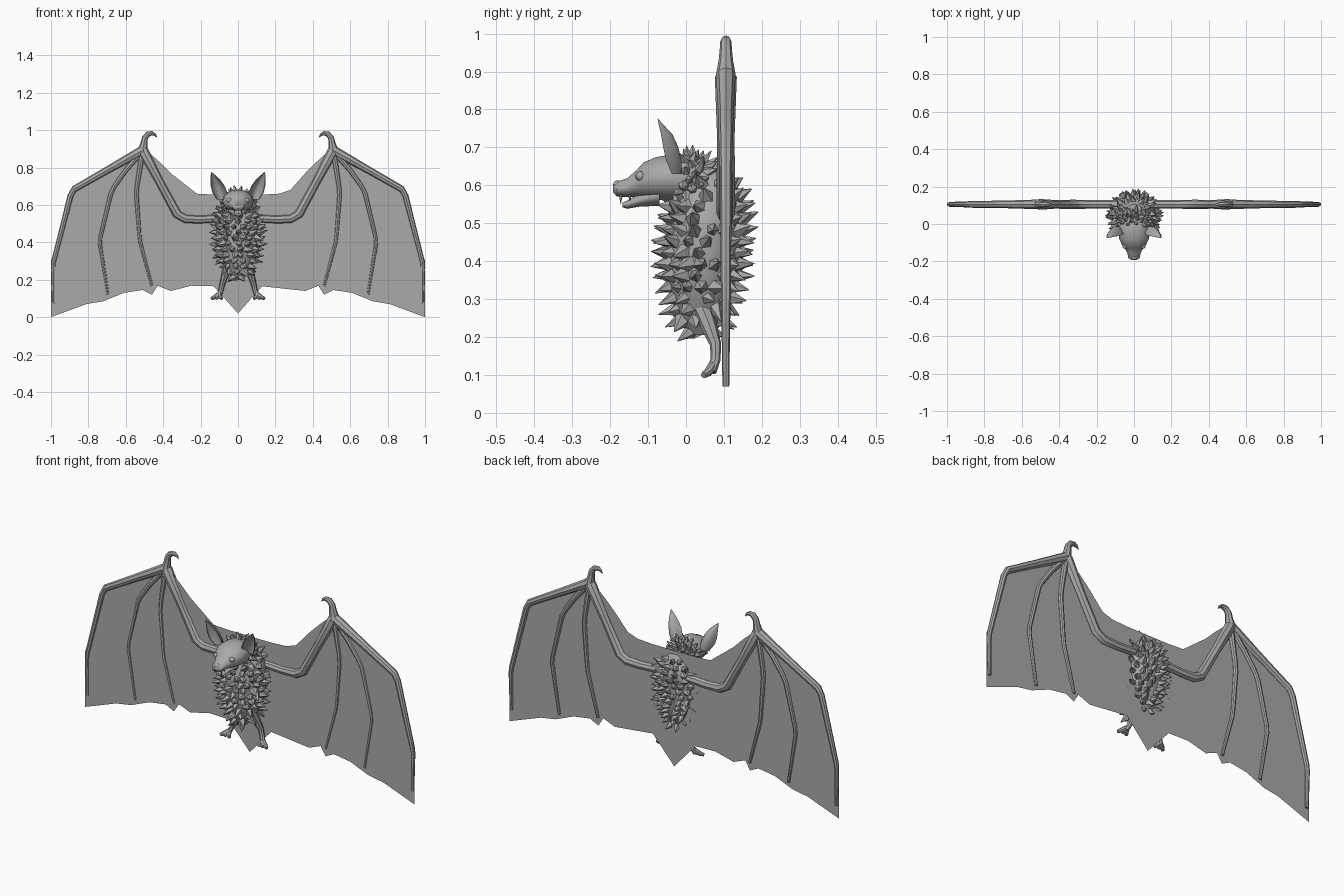
import bpy, bmesh, math, random
from mathutils import Vector, Matrix

random.seed(4)
cube = bpy.data.objects.get("Cube")
if cube:
    bpy.data.objects.remove(cube)

grey = bpy.data.materials.new("plain_grey")
grey.use_nodes = True
grey.diffuse_color = (0.4, 0.4, 0.4, 1)
grey.node_tree.nodes["Principled BSDF"].inputs["Base Color"].default_value = (0.4, 0.4, 0.4, 1)


def finish(name, bm, smooth=True, closed=True):
    """Turn a bmesh into a named, shaded object."""
    if closed:
        bmesh.ops.recalc_face_normals(bm, faces=bm.faces)
    mesh = bpy.data.meshes.new(name)
    bm.to_mesh(mesh)
    bm.free()
    mesh.materials.append(grey)
    obj = bpy.data.objects.new(name, mesh)
    bpy.context.collection.objects.link(obj)
    if smooth:
        bpy.ops.object.select_all(action='DESELECT')
        obj.select_set(True)
        bpy.context.view_layer.objects.active = obj
        bpy.ops.object.shade_smooth_by_angle(angle=math.radians(40))
    return obj


def skin(bm, rings):
    """Bridge rings of points and cap both ends."""
    rows = [[bm.verts.new(p) for p in ring] for ring in rings]
    n = len(rows[0])
    for a, b in zip(rows, rows[1:]):
        for i in range(n):
            bm.faces.new((a[i], a[(i + 1) % n], b[(i + 1) % n], b[i]))
    bm.faces.new(rows[0][::-1])
    bm.faces.new(rows[-1])


def ellipse(centre, axis_a, axis_b, n):
    turns = [math.tau * i / n for i in range(n)]
    return [centre + axis_a * math.cos(t) + axis_b * math.sin(t) for t in turns]


def tube(bm, path, radii, n=8):
    """Tapered limb that follows a path."""
    pts = [Vector(p) for p in path]
    rings = []
    for i, p in enumerate(pts):
        d = (pts[min(i + 1, len(pts) - 1)] - pts[max(i - 1, 0)]).normalized()
        side = d.cross(Vector((0, 1, 0))).normalized()
        rings.append(ellipse(p, side * radii[i], d.cross(side) * radii[i], n))
    skin(bm, rings)


def spike(bm, pos, normal, length, radius):
    """Pointed tuft of fur."""
    d = (normal + Vector([random.uniform(-0.25, 0.25) for _ in range(3)])).normalized()
    m = Matrix.Translation(pos + d * (length / 2 - 0.012)) @ d.to_track_quat('Z', 'Y').to_matrix().to_4x4()
    m = m @ Matrix.Rotation(random.uniform(0, 3), 4, 'Z')
    bmesh.ops.create_cone(bm, cap_ends=True, segments=5, radius1=radius, radius2=0.001, depth=length, matrix=m)


def ball(bm, pos, scale):
    m = Matrix.Translation(pos) @ Matrix.Diagonal((*scale, 1))
    bmesh.ops.create_uvsphere(bm, u_segments=14, v_segments=9, radius=1, matrix=m)


# wing membrane: half outline from top centre round to the tail tip
half = [(0, 0.655), (0.13, 0.655), (0.22, 0.66), (0.28, 0.68), (0.36, 0.77), (0.42, 0.83), (0.51, 0.91),
        (0.75, 0.77), (0.885, 0.68), (1, 0.3), (1, 0), (0.81, 0.07), (0.72, 0.085), (0.61, 0.13),
        (0.51, 0.145), (0.46, 0.12), (0.43, 0.168), (0.36, 0.14), (0.25, 0.168), (0.13, 0.165), (0, 0.02)]
outline = half + [(-x, z) for x, z in half[-2:0:-1]]
bm = bmesh.new()
bm.faces.new([bm.verts.new((x, 0.102, z)) for x, z in outline])
bmesh.ops.triangulate(bm, faces=bm.faces)
finish("wing_membrane", bm, smooth=False, closed=False)

# body: (height, half width, half depth, middle y)
BODY = [(0.205, 0.03, 0.03, 0.04), (0.25, 0.065, 0.065, 0.04), (0.32, 0.1, 0.085, 0.045),
        (0.4, 0.118, 0.102, 0.045), (0.48, 0.12, 0.102, 0.05), (0.54, 0.11, 0.095, 0.055),
        (0.59, 0.085, 0.075, 0.06), (0.635, 0.05, 0.045, 0.06)]
bm = bmesh.new()
skin(bm, [ellipse(Vector((0, y, z)), Vector((rx, 0, 0)), Vector((0, ry, 0)), 20) for z, rx, ry, y in BODY])
finish("body", bm)


def body_at(z):
    for a, b in zip(BODY, BODY[1:]):
        if z <= b[0]:
            t = (z - a[0]) / (b[0] - a[0])
            return [p + (q - p) * t for p, q in zip(a, b)][1:]
    return BODY[-1][1:]


# body fur in staggered rows
bm = bmesh.new()
for row in range(14):
    z = 0.213 + row * 0.03
    rx, ry, yc = body_at(z)
    count = max(5, int(math.tau * (rx + ry) / 2 / 0.041))
    for i in range(count):
        t = math.tau * (i + 0.5 * (row % 2) + random.uniform(-0.2, 0.2)) / count
        if abs(math.cos(t)) > 0.9 and random.random() < 0.3:
            continue
        pos = Vector((rx * math.cos(t), yc + ry * math.sin(t), z))
        normal = Vector((math.cos(t), math.sin(t), (z - 0.42) * 3))
        spike(bm, pos, normal.normalized(), random.uniform(0.042, 0.058), random.uniform(0.02, 0.026))
finish("body_fur", bm, smooth=False)


# head and lower jaw: (y, middle height, half width, half height)
def facing_loft(name, rows):
    bm = bmesh.new()
    skin(bm, [ellipse(Vector((0, y, z)), Vector((rx, 0, 0)), Vector((0, 0, rz)), 18) for y, z, rx, rz in rows])
    finish(name, bm)


facing_loft("head", [(-0.192, 0.591, 0.014, 0.01), (-0.182, 0.59, 0.03, 0.02), (-0.155, 0.594, 0.036, 0.025),
                     (-0.13, 0.605, 0.048, 0.036), (-0.112, 0.613, 0.064, 0.048), (-0.08, 0.618, 0.079, 0.057),
                     (-0.04, 0.62, 0.083, 0.062), (0.02, 0.615, 0.08, 0.065), (0.06, 0.605, 0.05, 0.045)])
facing_loft("lower_jaw", [(-0.168, 0.548, 0.012, 0.006), (-0.155, 0.549, 0.024, 0.011),
                          (-0.12, 0.562, 0.038, 0.018), (-0.07, 0.575, 0.055, 0.03)])

# nose and eyes
bm = bmesh.new()
ball(bm, (0, -0.181, 0.602), (0.018, 0.011, 0.011))
finish("nose", bm)
for s, side in ((1, "left"), (-1, "right")):
    bm = bmesh.new()
    ball(bm, (s * 0.047, -0.12, 0.624), (0.015, 0.013, 0.013))
    finish(side + "_eye", bm)

# fangs
bm = bmesh.new()
for s in (1, -1):
    for y, drop in ((-0.172, 0.024), (-0.148, 0.015)):
        m = Matrix.Translation((s * 0.02, y, 0.574 - drop / 2)) @ Matrix.Rotation(math.pi, 4, 'X')
        bmesh.ops.create_cone(bm, cap_ends=True, segments=6, radius1=0.005, radius2=0.0005, depth=drop, matrix=m)
finish("fangs", bm)

# fur on the crown, cheeks and nape
bm = bmesh.new()
for i in range(110):
    h = 1 - 2 * (i + 0.5) / 110
    t = i * math.pi * (3 - math.sqrt(5))
    n = Vector((math.cos(t) * math.sqrt(1 - h * h), math.sin(t) * math.sqrt(1 - h * h), h))
    if n.y > -0.2 and n.z > -0.75 or n.z < -0.3 and n.y > -0.6:
        pos = Vector((n.x * 0.08, 0.005 + n.y * 0.075, 0.615 + n.z * 0.063))
        spike(bm, pos, n, random.uniform(0.032, 0.045), random.uniform(0.015, 0.02))
finish("head_fur", bm, smooth=False)

# cupped ears: (middle x, middle y, height, half width, cup depth)
EAR = [(0.085, -0.012, 0.63, 0.03, 0.025), (0.097, -0.012, 0.665, 0.04, 0.04), (0.108, -0.02, 0.70, 0.038, 0.04),
       (0.121, -0.036, 0.735, 0.026, 0.03), (0.134, -0.06, 0.76, 0.012, 0.012), (0.143, -0.074, 0.776, 0.001, 0.001)]
for s, side in ((1, "left"), (-1, "right")):
    bm = bmesh.new()
    rings = []
    for x, y, z, w, depth in EAR:
        across = [i / 4 for i in range(-4, 5)]
        back = [Vector((s * (x + w * v), y - depth * v * v, z)) for v in across]
        front = [Vector((s * (x + 0.85 * w * v), y - 0.25 * depth - 0.75 * depth * v * v, z))
                 for v in across[::-1]]
        rings.append(back + front)
    skin(bm, rings)
    finish(side + "_ear", bm)

Y = 0.105
for s, side in ((1, "left"), (-1, "right")):
    def limb(name, path, radii):
        bm = bmesh.new()
        tube(bm, [(s * x, y, z) for x, y, z in path], radii)
        finish(side + "_" + name, bm)

    # arm and wing fingers
    limb("arm", [(0.06, Y, 0.53), (0.2, Y, 0.522), (0.28, Y, 0.525), (0.325, Y, 0.55), (0.42, Y, 0.725),
                 (0.505, Y, 0.885), (0.515, Y, 0.905)], [0.022, 0.022, 0.024, 0.025, 0.023, 0.029, 0.018])
    limb("outer_finger", [(0.505, Y, 0.895), (0.7, Y, 0.785), (0.875, Y, 0.685), (0.895, Y, 0.65), (0.985, Y, 0.3),
                          (0.988, Y, 0.27), (0.985, Y, 0.07)], [0.026, 0.02, 0.018, 0.016, 0.013, 0.012, 0.009])
    limb("middle_finger", [(0.51, Y, 0.89), (0.6, Y, 0.785), (0.66, Y, 0.7), (0.68, Y, 0.66), (0.735, Y, 0.43),
                           (0.738, Y, 0.39), (0.695, Y, 0.12)], [0.016, 0.014, 0.013, 0.013, 0.011, 0.011, 0.008])
    limb("inner_finger", [(0.51, Y, 0.89), (0.54, Y, 0.7), (0.543, Y, 0.65), (0.527, Y, 0.44), (0.522, Y, 0.4),
                          (0.46, Y, 0.165)], [0.016, 0.013, 0.013, 0.011, 0.011, 0.008])
    # hooked thumb
    limb("thumb_claw", [(0.512, Y, 0.885), (0.502, Y, 0.93), (0.497, Y, 0.96), (0.48, Y, 0.979), (0.46, Y, 0.983),
                        (0.443, Y, 0.975), (0.433, Y, 0.96)], [0.027, 0.019, 0.016, 0.015, 0.012, 0.007, 0.001])
    # leg and splayed toes
    limb("leg", [(0.055, 0.04, 0.28), (0.068, 0.06, 0.23), (0.083, 0.078, 0.18), (0.092, 0.078, 0.14),
                 (0.105, 0.066, 0.11)], [0.025, 0.022, 0.015, 0.013, 0.015])
    for i, toe in enumerate(("inner", "centre", "outer")):
        limb(toe + "_toe", [(0.1, 0.07, 0.125), (0.097 + i * 0.014, 0.058, 0.107),
                            (0.085 + i * 0.028, 0.046, 0.099)], [0.012, 0.012, 0.008])
